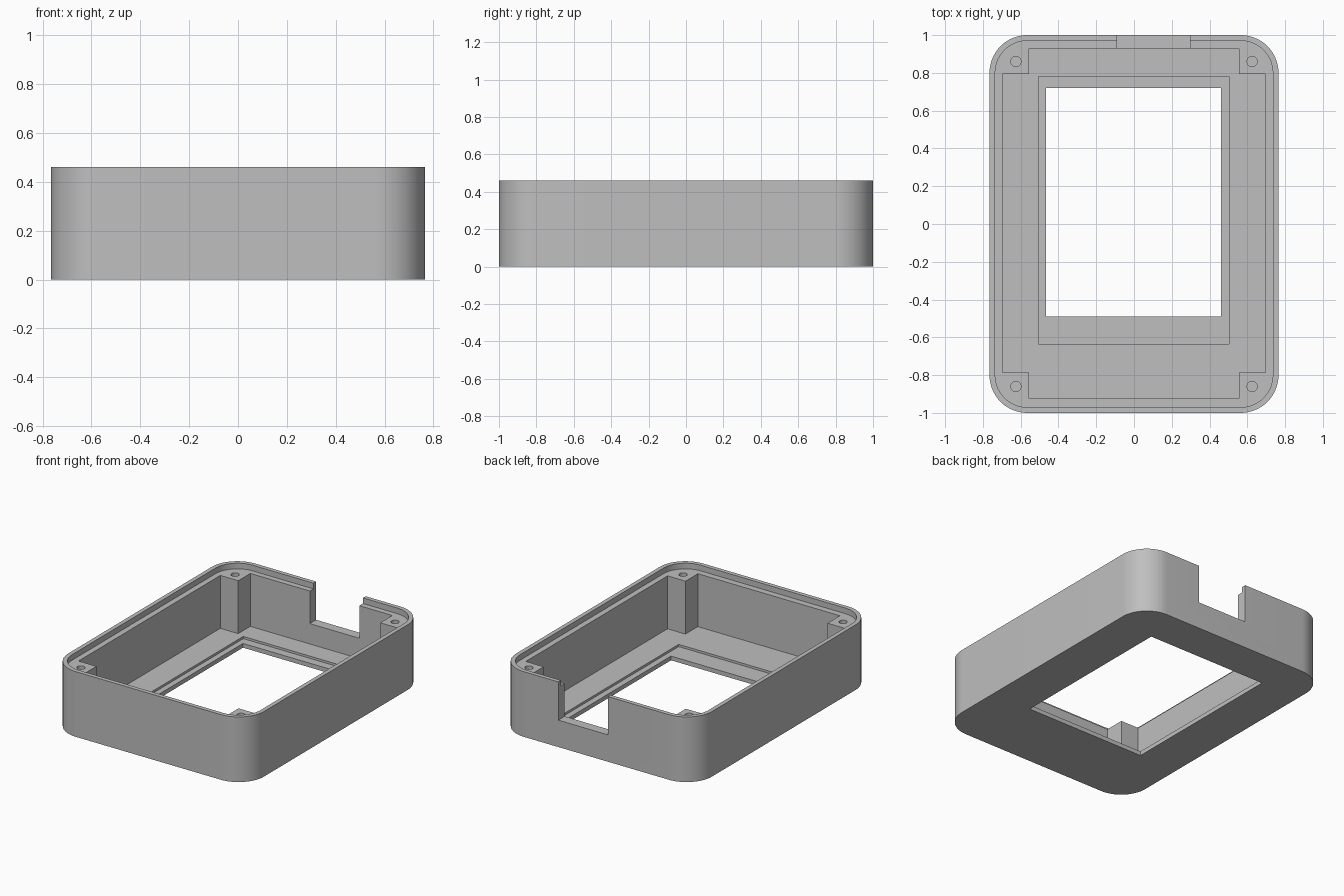
import bpy, bmesh, math

cube = bpy.data.objects.get("Cube")
if cube:
    bpy.data.objects.remove(cube, do_unlink=True)

grey = bpy.data.materials.new("plain grey")
grey.use_nodes = True
colour = (0.52, 0.52, 0.52, 1)
grey.diffuse_color = colour
grey.node_tree.nodes["Principled BSDF"].inputs["Base Color"].default_value = colour

HEIGHT = 0.46
LEDGE = 0.42      # lid ledge and post tops
FLOOR = 0.046     # inside floor
RECESS = 0.03     # screen seat around the window
SILL = 0.19       # bottom of the cable notch
ABOVE = HEIGHT + 0.1


def prism(name, outline, z0, z1):
    """Extrude a closed outline from z0 to z1."""
    bm = bmesh.new()
    face = bm.faces.new([bm.verts.new((x, y, z0)) for x, y in outline])
    top = bmesh.ops.extrude_face_region(bm, geom=[face])["geom"]
    verts = [v for v in top if isinstance(v, bmesh.types.BMVert)]
    bmesh.ops.translate(bm, verts=verts, vec=(0, 0, z1 - z0))
    bmesh.ops.recalc_face_normals(bm, faces=bm.faces)
    mesh = bpy.data.meshes.new(name)
    bm.to_mesh(mesh)
    bm.free()
    mesh.materials.append(grey)
    obj = bpy.data.objects.new(name, mesh)
    bpy.context.collection.objects.link(obj)
    return obj


def arc(cx, cy, r, start, sweep, steps):
    angles = [math.radians(start + sweep * i / steps) for i in range(steps + 1)]
    return [(cx + r * math.cos(a), cy + r * math.sin(a)) for a in angles]


def rounded(hx, hy, r):
    points = []
    for i, (sx, sy) in enumerate([(1, 1), (-1, 1), (-1, -1), (1, -1)]):
        points += arc(sx * (hx - r), sy * (hy - r), r, 90 * i, 90, 16)
    return points


def rect(x0, x1, y0, y1):
    return [(x0, y0), (x1, y0), (x1, y1), (x0, y1)]


# Outer body
case = prism("case_shell", rounded(0.765, 1.0, 0.2), 0, HEIGHT)

# Cavity outline leaves a square post in each corner
wide, narrow = 0.695, 0.555
back, back_post, front_post, front = 0.93, 0.795, -0.787, -0.925
half = [(narrow, front), (narrow, front_post), (wide, front_post),
        (wide, back_post), (narrow, back_post), (narrow, back)]
cavity = half + [(-x, y) for x, y in reversed(half)]

cutters = [
    prism("lid_ledge_cutter", rounded(0.735, 0.97, 0.17), LEDGE, ABOVE),
    prism("cavity_cutter", cavity, FLOOR, ABOVE),
    prism("screen_seat_cutter", rect(-0.505, 0.502, -0.635, 0.78), RECESS, ABOVE),
    prism("window_cutter", rect(-0.465, 0.46, -0.49, 0.72), -0.1, ABOVE),
    prism("cable_notch_cutter", rect(-0.09, 0.297, 0.85, 1.1), SILL, ABOVE),
]

# Screw holes in the posts
for sx in (-1, 1):
    for sy in (-1, 1):
        hole = arc(sx * 0.625, sy * 0.86, 0.027, 0, 360, 24)[:-1]
        cutters.append(prism("screw_hole_cutter", hole, 0.2, ABOVE))

# Cut everything out of the body
bpy.ops.object.select_all(action="DESELECT")
bpy.context.view_layer.objects.active = case
case.select_set(True)
for cutter in cutters:
    cutter.hide_render = True
    mod = case.modifiers.new(cutter.name, "BOOLEAN")
    mod.operation = "DIFFERENCE"
    mod.solver = "EXACT"
    mod.object = cutter
    bpy.ops.object.modifier_apply(modifier=mod.name)
for cutter in cutters:
    bpy.data.objects.remove(cutter, do_unlink=True)

bpy.ops.object.shade_smooth_by_angle(angle=math.radians(30))
